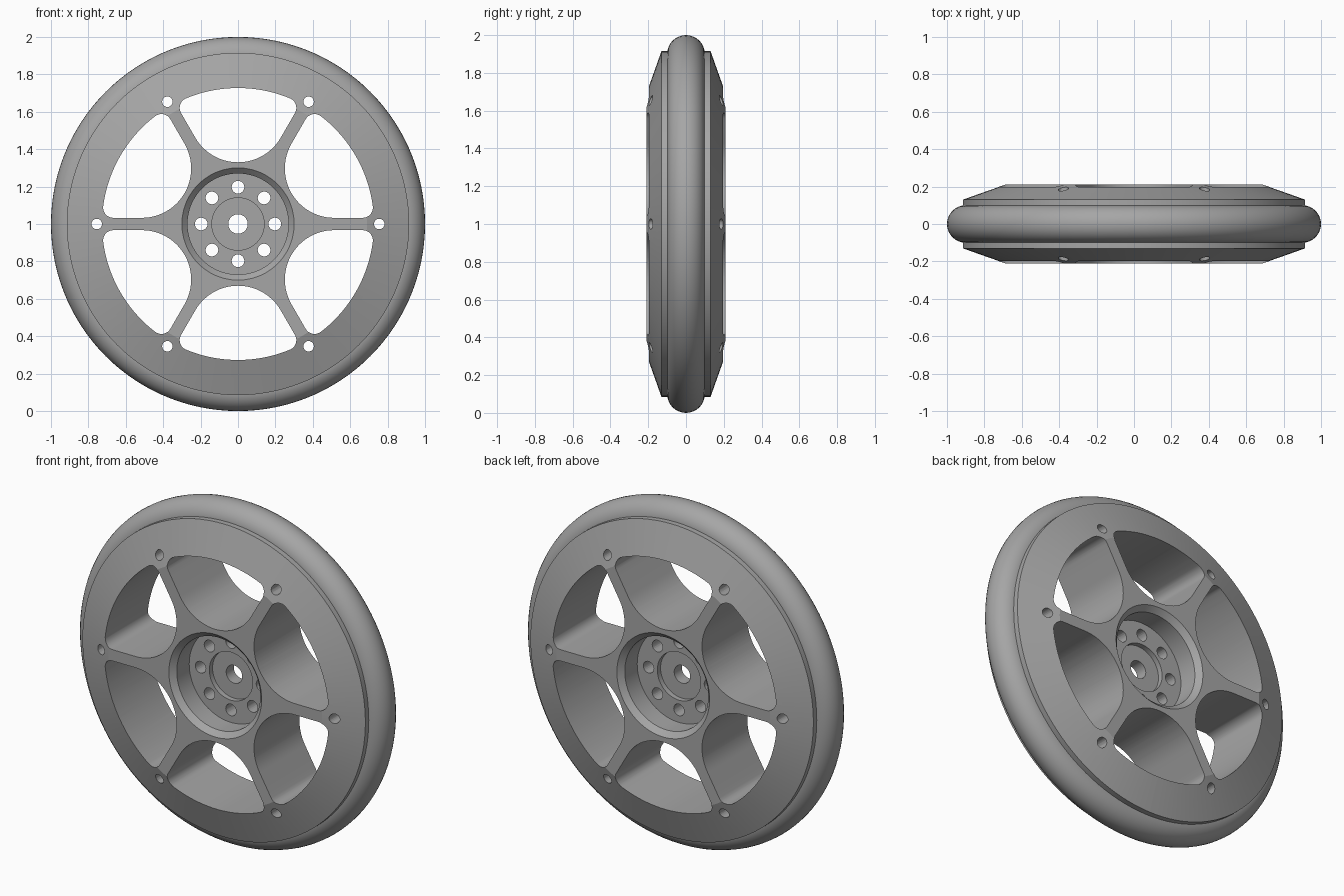
import bpy, bmesh, math
from math import sin, cos, pi, radians

cube = bpy.data.objects.get("Cube")
if cube:
    bpy.data.objects.remove(cube, do_unlink=True)

CENTRE_Z = 1.0
grey = bpy.data.materials.new("satin_grey")
grey.use_nodes = True
colour = (0.38, 0.38, 0.38, 1)
grey.diffuse_color = colour
grey.node_tree.nodes["Principled BSDF"].inputs["Base Color"].default_value = colour


def make_object(name, bm):
    bmesh.ops.recalc_face_normals(bm, faces=bm.faces)
    mesh = bpy.data.meshes.new(name)
    bm.to_mesh(mesh)
    bm.free()
    mesh.materials.append(grey)
    obj = bpy.data.objects.new(name, mesh)
    obj.location.z = CENTRE_Z
    bpy.context.collection.objects.link(obj)
    return obj


def revolve(name, profile, steps):
    """Turn a closed (radius, y) profile around the axle."""
    bm = bmesh.new()
    rings = [[bm.verts.new((r * cos(2 * pi * i / steps), y, r * sin(2 * pi * i / steps)))
              for r, y in profile] for i in range(steps)]
    n = len(profile)
    for i in range(steps):
        a, b = rings[i], rings[(i + 1) % steps]
        for j in range(n):
            k = (j + 1) % n
            bm.faces.new((a[j], a[k], b[k], b[j]))
    return make_object(name, bm)


def arc(cx, cz, radius, start, end, steps):
    return [(cx + radius * cos(start + (end - start) * i / steps),
             cz + radius * sin(start + (end - start) * i / steps)) for i in range(steps + 1)]


def add_prism(bm, outline, turn):
    """Add an outline, turned about the axle, as a prism right through the wheel."""
    pts = [(x * cos(turn) - z * sin(turn), x * sin(turn) + z * cos(turn)) for x, z in outline]
    front = [bm.verts.new((x, -0.4, z)) for x, z in pts]
    back = [bm.verts.new((x, 0.4, z)) for x, z in pts]
    bm.faces.new(front)
    bm.faces.new(back[::-1])
    for i in range(len(pts)):
        j = (i + 1) % len(pts)
        bm.faces.new((front[i], back[i], back[j], front[j]))


def window_outline():
    """Opening centred on +x: round inner end, straight spoke edges, rounded outer corners."""
    spoke, inner, outer, corner = 0.033, 0.33, 0.727, 0.055
    centre = (inner - spoke) / (1 - sin(pi / 6))
    bowl = centre - inner
    reach = outer - corner
    tilt = pi / 6 - math.asin((spoke + corner) / reach)
    cx, cz = reach * cos(tilt), reach * sin(tilt)
    side = radians(120)
    pts = arc(centre, 0, bowl, side, 2 * pi - side, 28)
    pts += arc(cx, -cz, corner, -side, -tilt, 10)
    pts += arc(0, 0, outer, -tilt, tilt, 20)[1:-1]
    pts += arc(cx, cz, corner, tilt, side, 10)
    return pts


# Wheel body: bored hub, recessed faces, chamfered lip and sloping rim
half = [(0.052, 0.035), (0.14, 0.035), (0.14, 0.065), (0.27, 0.065),
        (0.27, 0.18), (0.30, 0.21), (0.69, 0.21), (0.915, 0.13)]
body = revolve("wheel_body", half + [(r, -y) for r, y in reversed(half)], 120)

# Cutter: six windows, six rim holes and eight hub holes
bm = bmesh.new()
hole = arc(0, 0, 1, 0, 2 * pi, 24)[:-1]
for i in range(6):
    add_prism(bm, window_outline(), pi / 6 + i * pi / 3)
    add_prism(bm, [(0.755 + 0.028 * x, 0.028 * z) for x, z in hole], i * pi / 3)
for i in range(8):
    add_prism(bm, [(0.197 + 0.034 * x, 0.034 * z) for x, z in hole], i * pi / 4)
cutter = make_object("opening_cutter", bm)
cutter.hide_render = True

cut = body.modifiers.new("openings", "BOOLEAN")
cut.operation = "DIFFERENCE"
cut.solver = "EXACT"
cut.object = cutter
bpy.context.view_layer.objects.active = body
bpy.ops.object.modifier_apply(modifier=cut.name)
bpy.data.objects.remove(cutter, do_unlink=True)

# Round tyre seated on the rim
tyre = revolve("tyre", arc(0.9, 0, 0.1, 0, 2 * pi, 32)[:-1], 120)

for obj in (body, tyre):
    bpy.ops.object.select_all(action="DESELECT")
    obj.select_set(True)
    bpy.context.view_layer.objects.active = obj
    bpy.ops.object.shade_smooth_by_angle(angle=radians(15))
